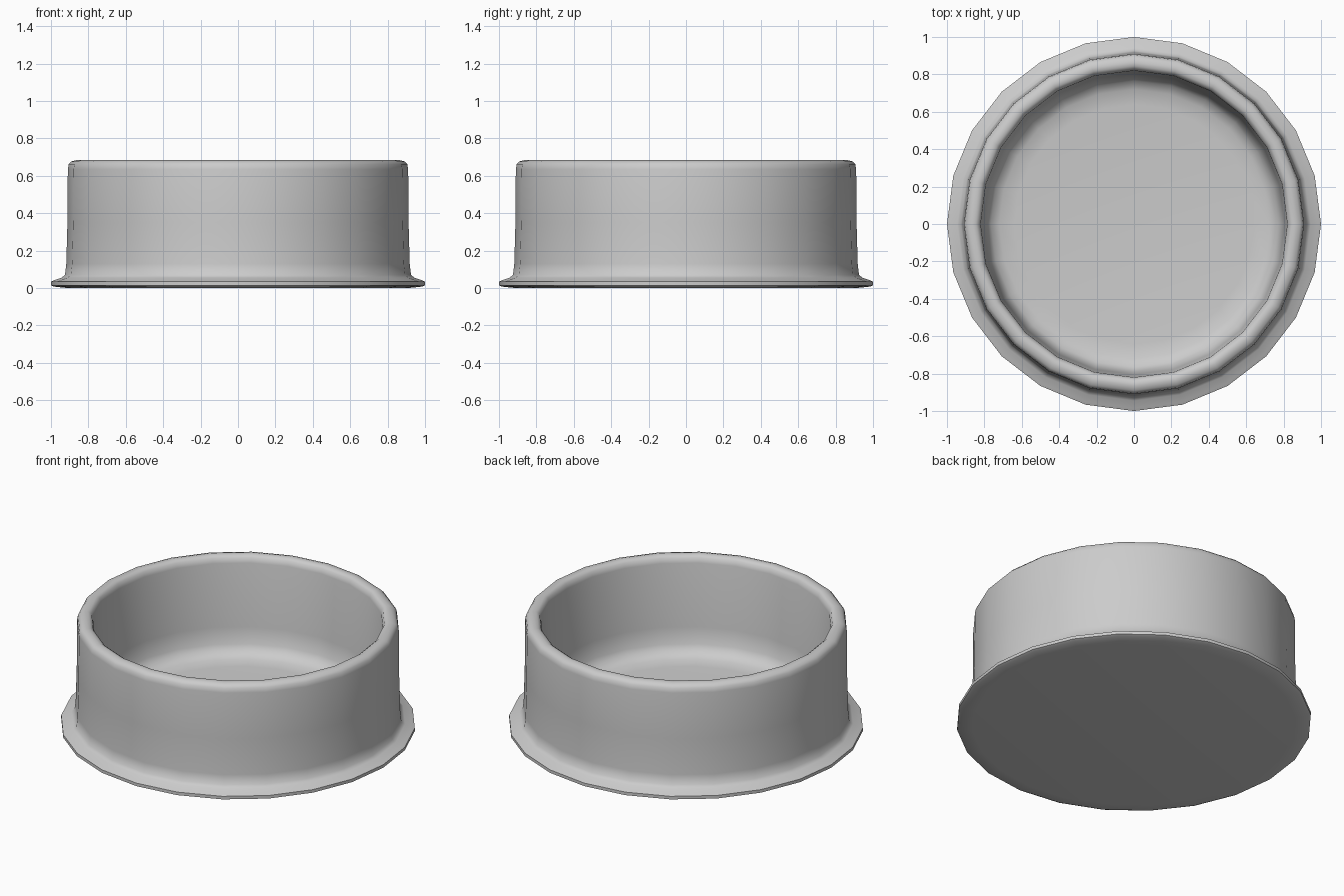
import bpy, bmesh, math

if "Cube" in bpy.data.objects:
    bpy.data.objects.remove(bpy.data.objects["Cube"])

SIDES = 24

# Half cross-section: underside, flared foot, outer wall, rounded rim, inner wall, floor
PROFILE = [
    (0.91, 0.0), (0.985, 0.008), (1.0, 0.015), (1.0, 0.034), (0.985, 0.041),
    (0.945, 0.055), (0.925, 0.07), (0.918, 0.13),
    (0.912, 0.35), (0.91, 0.635), (0.905, 0.662), (0.89, 0.677), (0.865, 0.684),
    (0.845, 0.682), (0.828, 0.67), (0.82, 0.64),
    (0.805, 0.25), (0.79, 0.15), (0.765, 0.11), (0.72, 0.088), (0.64, 0.08),
]


def lathe(name, profile, sides):
    """Revolve an open profile about z and cap both ends."""
    bm = bmesh.new()
    rings = []
    for r, z in profile:
        rings.append([bm.verts.new((r * math.cos(2 * math.pi * i / sides),
                                    r * math.sin(2 * math.pi * i / sides), z))
                      for i in range(sides)])
    for low, high in zip(rings, rings[1:]):
        for i in range(sides):
            j = (i + 1) % sides
            bm.faces.new((low[i], low[j], high[j], high[i]))
    bm.faces.new(rings[0][::-1])
    bm.faces.new(rings[-1])
    bmesh.ops.recalc_face_normals(bm, faces=bm.faces[:])
    mesh = bpy.data.meshes.new(name)
    bm.to_mesh(mesh)
    bm.free()
    obj = bpy.data.objects.new(name, mesh)
    bpy.context.collection.objects.link(obj)
    return obj


# Round bowl with a flared foot
bowl = lathe("bowl", PROFILE, SIDES)
bpy.context.view_layer.objects.active = bowl
bowl.select_set(True)
bpy.ops.object.shade_smooth_by_angle(angle=math.radians(60))
